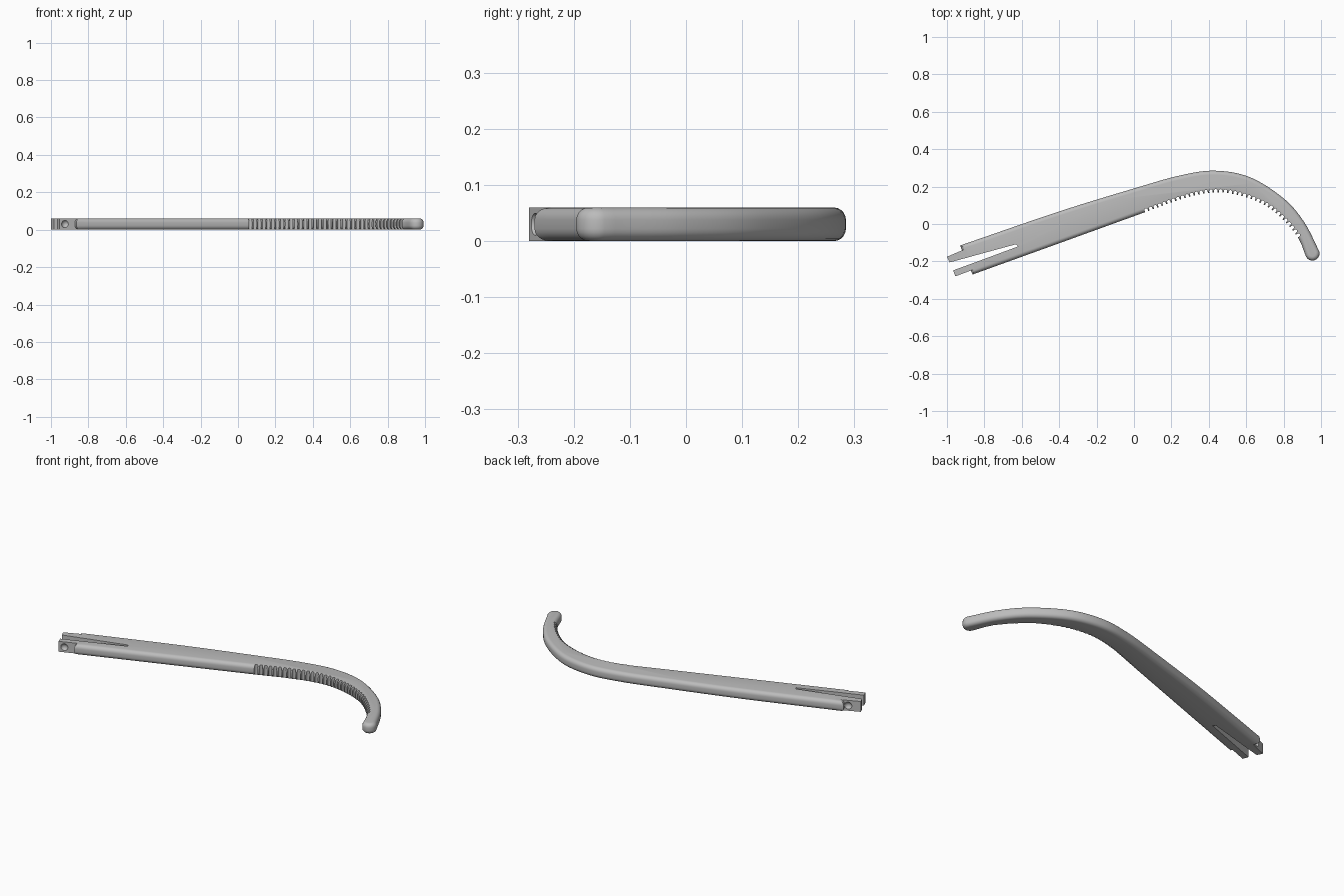
import bpy, bmesh, math
from mathutils import Vector

if "Cube" in bpy.data.objects:
    bpy.data.objects.remove(bpy.data.objects["Cube"], do_unlink=True)

HEIGHT = 0.06
grey = bpy.data.materials.new("plain_grey")
grey.use_nodes = True
grey.diffuse_color = (0.5, 0.5, 0.5, 1)
grey.node_tree.nodes["Principled BSDF"].inputs["Base Color"].default_value = (0.5, 0.5, 0.5, 1)


def spline(points, steps):
    """Catmull-Rom curve through plan points."""
    p = [Vector(q) for q in points]
    p = [2 * p[0] - p[1]] + p + [2 * p[-1] - p[-2]]
    out = []
    for a, b, c, d in zip(p, p[1:], p[2:], p[3:]):
        for i in range(steps):
            t = i / steps
            out.append(0.5 * (2 * b + (c - a) * t + (2 * a - 5 * b + 4 * c - d) * t * t
                              + (3 * b - a - 3 * c + d) * t ** 3))
    return out + [p[-2]]


def add_prism(bm, outline, low, high):
    """Extrude a plan outline between two heights."""
    face = bm.faces.new([bm.verts.new((q[0], q[1], low)) for q in outline])
    top = bmesh.ops.extrude_face_region(bm, geom=[face])["geom"]
    bmesh.ops.translate(bm, vec=(0, 0, high - low),
                        verts=[v for v in top if isinstance(v, bmesh.types.BMVert)])


def finish(name, bm, helper=False):
    bmesh.ops.recalc_face_normals(bm, faces=bm.faces)
    mesh = bpy.data.meshes.new(name)
    bm.to_mesh(mesh)
    bm.free()
    mesh.materials.append(grey)
    obj = bpy.data.objects.new(name, mesh)
    bpy.context.collection.objects.link(obj)
    if helper:
        obj.hide_render = True
        obj.hide_set(True)
    return obj


def cut(obj, cutter):
    mod = obj.modifiers.new(cutter.name, "BOOLEAN")
    mod.operation, mod.solver, mod.object = "DIFFERENCE", "EXACT", cutter


# Curved arm: outer edge, round tip, inner edge
outer = spline([(-0.93, -0.115), (-0.4, 0.067), (0, 0.19), (0.24, 0.258), (0.43, 0.285),
                (0.62, 0.25), (0.8, 0.137), (0.91, 0.01), (0.99, -0.145)], 8)
inner = spline([(0.918, -0.17), (0.878, -0.075), (0.8, 0.02), (0.7, 0.1), (0.56, 0.154),
                (0.42, 0.168), (0.27, 0.138), (0.056, 0.062), (-0.4, -0.103), (-0.863, -0.27)], 8)
a, b = outer[-1], inner[0]
mid, half = (a + b) / 2, (a - b) / 2
ahead = Vector((half.y, -half.x))
tip = [mid + half * math.cos(t) + ahead * math.sin(t)
       for t in (math.pi * i / 12 for i in range(1, 12))]

bm = bmesh.new()
add_prism(bm, outer + tip + inner, 0, HEIGHT)
bm.normal_update()
rims = [e for e in bm.edges if abs(e.verts[0].co.z - e.verts[1].co.z) < 0.001]
bmesh.ops.bevel(bm, geom=rims, offset=0.022, segments=5, profile=0.5,
                affect="EDGES", clamp_overlap=False)
arm = finish("arm", bm)

# Tapered slot that splits the straight end
bm = bmesh.new()
add_prism(bm, [(-1.06, -0.225), (-0.985, -0.205), (-0.63, -0.108), (-0.62, -0.12),
               (-0.965, -0.248), (-1.05, -0.28)], -0.1, 0.2)
cut(arm, finish("slot_cutter", bm, True))

# Evenly spaced grip grooves along the inner edge
run = [q for q in inner if 0.056 <= q.x <= 0.89 and q.y > -0.085]
total = sum((q - p).length for p, q in zip(run, run[1:]))
count = 36
bm = bmesh.new()
travelled, k = 0, 0
for p, q in zip(run, run[1:]):
    seg = (q - p).length
    while k < count and (k + 0.5) * total / count <= travelled + seg:
        along = (q - p) / seg
        inward = Vector((along.y, -along.x))
        c = p + along * ((k + 0.5) * total / count - travelled)
        arc = [c + inward * (0.009 + 0.009 * math.sin(t)) + along * 0.009 * math.cos(t)
               for t in (math.pi * i / 6 for i in range(7))]
        mouth = [c - inward * 0.02 - along * 0.009, c - inward * 0.02 + along * 0.009]
        add_prism(bm, arc + mouth, -0.1, 0.2)
        k += 1
    travelled += seg
cut(arm, finish("groove_cutter", bm, True))

# Square prongs at the straight end, each dimpled on its outer side
prongs = {
    "upper_prong": ([(-1, -0.175), (-0.985, -0.205), (-0.87, -0.174), (-0.87, -0.12)],
                    (-0.94, -0.14)),
    "lower_prong": ([(-0.967, -0.248), (-0.955, -0.28), (-0.83, -0.233), (-0.83, -0.198)],
                    (-0.922, -0.278)),
}
parts = [arm]
for name, (outline, dimple) in prongs.items():
    bm = bmesh.new()
    add_prism(bm, outline, 0, HEIGHT)
    prong = finish(name, bm)
    bm = bmesh.new()
    bmesh.ops.create_uvsphere(bm, u_segments=24, v_segments=12, radius=0.022)
    bmesh.ops.translate(bm, verts=bm.verts, vec=(*dimple, HEIGHT / 2))
    cut(prong, finish(name + "_dimple_cutter", bm, True))
    parts.append(prong)

# Apply the cuts and shade smoothly with crisp edges
for obj in parts:
    bpy.ops.object.select_all(action="DESELECT")
    obj.select_set(True)
    bpy.context.view_layer.objects.active = obj
    for mod in list(obj.modifiers):
        bpy.ops.object.modifier_apply(modifier=mod.name)
    bpy.ops.object.shade_smooth_by_angle(angle=math.radians(35))
for obj in [o for o in bpy.data.objects if o.name.endswith("_cutter")]:
    bpy.data.objects.remove(obj, do_unlink=True)
